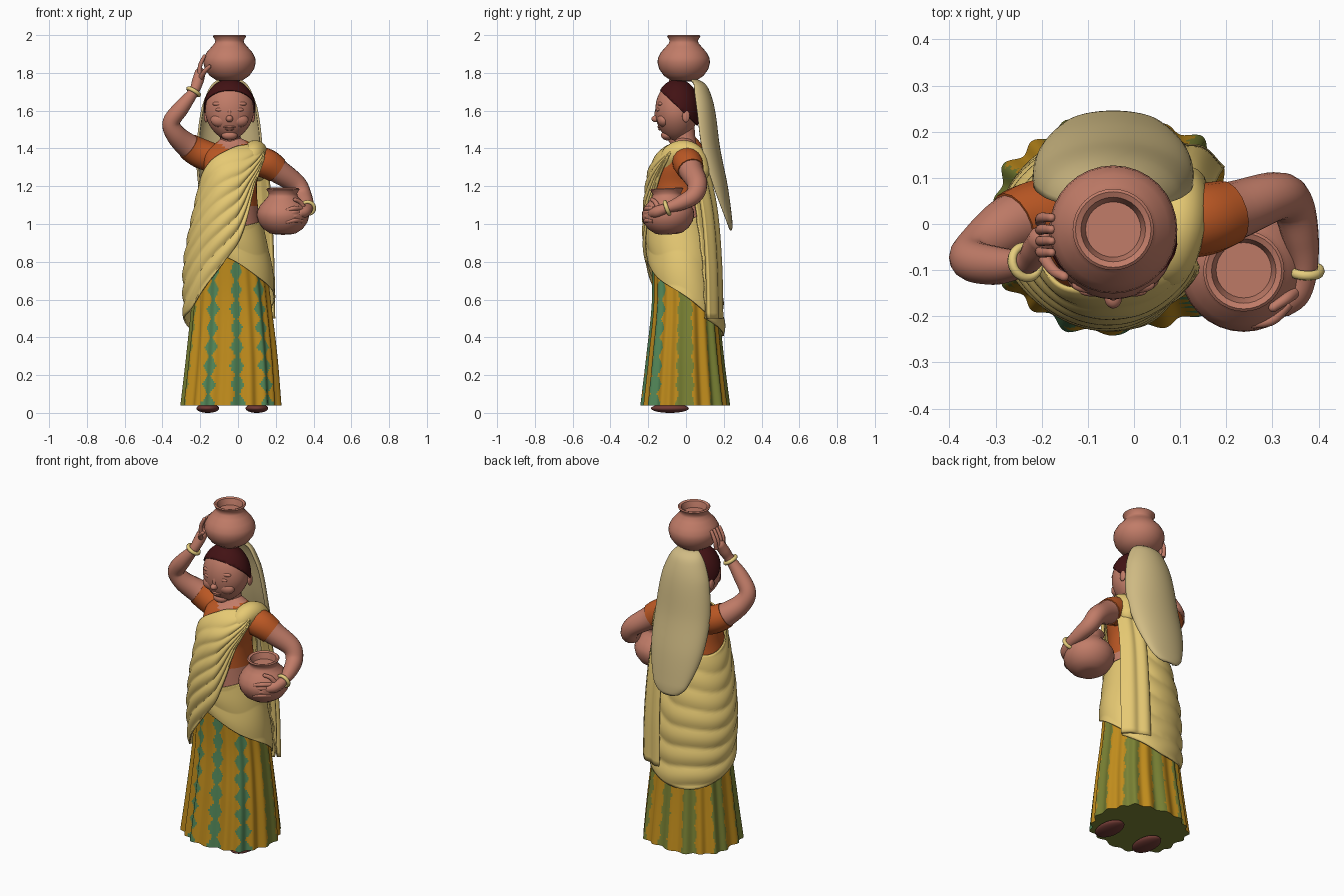
import bpy, bmesh, math
from math import sin, cos, pi, radians
from mathutils import Vector, Matrix

old = bpy.data.objects.get("Cube")
if old:
    bpy.data.objects.remove(old)

def material(name, *rgb):
    colour = [((c / 255 + .055) / 1.055) ** 2.4 for c in rgb] + [1]
    m = bpy.data.materials.new(name)
    m.use_nodes = True
    m.diffuse_color = colour
    m.node_tree.nodes["Principled BSDF"].inputs["Base Color"].default_value = colour
    return m

skin = material("skin and clay", 193, 124, 104)
cloth = material("yellow cloth", 230, 201, 115)
veil_tan = material("veil tan", 208, 187, 132)
orange = material("orange blouse", 188, 88, 36)
dark = material("dark hair", 66, 18, 20)
gold = material("skirt gold", 192, 140, 28)
green = material("skirt green", 82, 134, 88)
olive = material("skirt olive", 122, 130, 52)
bangle_yellow = material("bangle yellow", 230, 205, 125)
maroon = material("sandal maroon", 112, 58, 52)

def finish(name, bm, *mats, rule=None, thick=0):
    """Turn a bmesh into a smooth object; rule picks a material per face."""
    bmesh.ops.remove_doubles(bm, verts=bm.verts, dist=.0001)
    bmesh.ops.recalc_face_normals(bm, faces=bm.faces)
    if rule:
        for f in bm.faces:
            f.material_index = rule(f.calc_center_median())
    me = bpy.data.meshes.new(name)
    bm.to_mesh(me)
    bm.free()
    ob = bpy.data.objects.new(name, me)
    bpy.context.collection.objects.link(ob)
    for m in mats:
        me.materials.append(m)
    if thick:
        mod = ob.modifiers.new("thickness", 'SOLIDIFY')
        mod.thickness, mod.offset = thick, 0
    bpy.ops.object.select_all(action='DESELECT')
    ob.select_set(True)
    bpy.context.view_layer.objects.active = ob
    bpy.ops.object.shade_smooth_by_angle(angle=radians(50))
    return ob

def loft(name, rows, *mats, closed=True, **options):
    """Skin rows of points; closed rows are rings with capped ends."""
    bm = bmesh.new()
    vs = [[bm.verts.new(p) for p in row] for row in rows]
    n = len(vs[0])
    for a, b in zip(vs, vs[1:]):
        for j in range(n if closed else n - 1):
            k = (j + 1) % n
            bm.faces.new((a[j], a[k], b[k], b[j]))
    if closed:
        bm.faces.new(vs[0])
        bm.faces.new(vs[-1])
    return finish(name, bm, *mats, **options)

def steps(lo, hi, n):
    return [lo + (hi - lo) * i / n for i in range(n + 1)]

def turn(n):
    return steps(0, 2 * pi, n)[:-1]

def curve(tab, s):
    """Smooth interpolation of table columns against the first column."""
    s = min(max(s, tab[0][0]), tab[-1][0])
    i = max(j for j in range(len(tab) - 1) if tab[j][0] <= s)
    a, b, p, n = tab[i], tab[i + 1], tab[max(i - 1, 0)], tab[min(i + 2, len(tab) - 1)]
    h = b[0] - a[0]
    u, out = (s - a[0]) / h, []
    for k in range(1, len(a)):
        m0, m1 = (b[k] - p[k]) / (b[0] - p[0]) * h, (n[k] - a[k]) / (n[0] - a[0]) * h
        d = b[k] - a[k]
        out.append(a[k] + u * (m0 + u * (3 * d - 2 * m0 - m1 + u * (m0 + m1 - 2 * d))))
    return out

def tube(name, pts, mat, grow=0, end=None):
    """Round limb along points (x, y, z, radius), rounded off unless cut short by end."""
    tab = [(i, *p) for i, p in enumerate(pts)]
    last = end or len(pts) - 1
    path = [curve(tab, s) for s in steps(0, last, round(last * 6))]
    pos = [Vector(p[:3]) for p in path]
    d = (pos[1] - pos[0]).normalized()
    q, rows = d.to_track_quat('Z', 'Y'), []
    for i, p in enumerate(pos):
        new = (pos[min(i + 1, len(pos) - 1)] - pos[max(i - 1, 0)]).normalized()
        q, d = d.rotation_difference(new) @ q, new
        r = path[i][3] + grow
        rows.append([p + q @ Vector((cos(t) * r, sin(t) * r, 0)) for t in turn(16)])
    if not end:
        rim = rows[-1]
        for out, scale in ((.5, .7), (.8, .25)):
            rows.append([pos[-1] + d * r * out + (v - pos[-1]) * scale for v in rim])
    loft(name, rows, mat)

def ball(name, centre, radii, mat, jaw=0, cut=None):
    """Ellipsoid; jaw narrows the lower half, cut keeps the side a plane faces."""
    bm = bmesh.new()
    bmesh.ops.create_uvsphere(bm, u_segments=36, v_segments=24, radius=1)
    for v in bm.verts:
        v.co.x *= 1 - jaw * min(v.co.z, 0) ** 2
        v.co = Vector(centre) + Matrix.Diagonal(radii) @ v.co
    if cut:
        bmesh.ops.bisect_plane(bm, geom=bm.verts[:] + bm.edges[:] + bm.faces[:],
                               plane_co=cut[0], plane_no=cut[1], clear_inner=True)
    finish(name, bm, mat, thick=.006 if cut else 0)

def bangle(name, centre, axis):
    q = axis.to_track_quat('Z', 'Y')
    rows = [[centre + q @ Vector(((.034 + .01 * cos(b)) * cos(a), (.034 + .01 * cos(b)) * sin(a), .011 * sin(b)))
             for b in steps(0, 2 * pi, 8)] for a in steps(0, 2 * pi, 24)]
    loft(name, rows, bangle_yellow, closed=False)

# Body and skirt sections: height, centre x, half width, centre y, half depth
BODY = [(.4, -.035, .235, 0, .194), (.6, -.04, .238, -.005, .187), (.8, -.05, .226, -.017, .188),
        (1, -.055, .188, -.037, .18), (1.2, -.045, .158, -.05, .155), (1.3, -.03, .165, -.045, .14),
        (1.38, -.02, .165, -.025, .112), (1.43, -.025, .105, -.01, .07), (1.46, -.04, .055, -.01, .05)]
SKIRT = [(.04, -.04, .262, -.004, .229), (.3, -.035, .238, -.005, .199), (.6, -.037, .207, -.005, .171),
         (.9, -.045, .18, -.02, .162)]

def around(tab, a, z, off=0, power=1):
    """Point at angle a about the body; zero faces front, positive to the left."""
    cx, rx, cy, ry = curve(tab, z)
    s, c = (math.copysign(abs(f) ** power, f) for f in (sin(a), cos(a)))
    return (cx + (rx + off) * s, cy - (ry + off) * c, z)

# Pleated skirt: zigzag stripes in front, broad plain ones behind, olive underside
def stripe(c):
    if c.z < .0405:
        return 2
    a = math.degrees(math.atan2(c.x + .04, -(c.y + .005))) - 10
    zig = abs((c.z / .1) % 1 - .5) - .25
    off = abs((a / 40 + .5) % 1 - .5)
    if abs(a) < 65:
        return int(abs(off + zig * .4) < .17)
    return 2 if off + zig * .15 < .23 else 0

loft("skirt", [[around(SKIRT, a, z, (.009 - .008 * z) * (cos(18 * a) - .7 * sin(7 * a)), .86) for a in turn(216)]
               for z in steps(.04, .9, 80)], gold, green, olive, rule=stripe)

# Torso: blouse with a dipped neckline above a bare midriff
loft("torso", [[around(BODY, a, z, -.014) for a in turn(64)] for z in steps(.85, 1.46, 50)],
     skin, orange, rule=lambda c: int(1.1 < c.z < 1.385 + .6 * abs(c.x + .03)))

# Draped cloth: rows of angle, lower edge, upper edge
def drape(name, edges, folds, depth, off):
    rows = []
    for a in steps(edges[0][0], edges[-1][0], 90):
        lo, hi = curve(edges, a)
        rows.append([around(BODY, radians(a), lo + (hi - lo) * t,
                            off + depth * (1 - .6 * t) * abs(sin(pi * folds * t + .6 * sin(radians(3 * a)))))
                     for t in steps(0, 1, 60)])
    loft(name, rows, cloth, closed=False, thick=.008)

drape("sash", [(-238, .5, 1.39), (-215, .46, 1.37), (-180, .41, 1.24), (-135, .42, 1.17), (-90, .5, 1.2),
               (-60, .55, 1.29), (-30, .68, 1.36), (0, .83, 1.405), (20, .94, 1.415), (50, 1.2, 1.42),
               (62, 1.34, 1.42)], 7, .013, .002)
drape("hip_wrap", [(-25, .82, .95), (0, .82, .97), (45, .71, 1), (90, .62, 1.02), (130, .52, 1.04)], 2, .005, -.006)

# Cloth over the left shoulder and the tail hanging behind it
tube("shoulder_cloth", [(.05, -.09, 1.3, .05), (.075, -.075, 1.36, .058), (.092, -.01, 1.382, .062),
                        (.1, .05, 1.35, .06), (.11, .08, 1.27, .05)], cloth)
TAIL = [(.5, .182, .045, .19), (.8, .175, .05, .185), (1.1, .148, .05, .17), (1.37, .085, .05, .15)]
rows = []
for z in steps(.5, 1.37, 30):
    y, lo, hi = curve(TAIL, z)
    rows.append([(lo + (hi - lo) * u, y - .06 * u * u + .006 * sin(11 * u), z) for u in steps(0, 1, 30)])
loft("cloth_tail", rows, cloth, closed=False, thick=.022)

# Veil: height, half width, back y, forward curl of the sides
VEIL = [(.97, .025, .238, .005), (.985, .065, .24, .015), (1.03, .105, .238, .03), (1.2, .158, .215, .07),
        (1.4, .168, .175, .09), (1.6, .145, .148, .09), (1.7, .11, .12, .075), (1.745, .08, .09, .05),
        (1.765, .045, .045, .02)]
rows = []
for z in steps(.97, 1.765, 60):
    w, y, curl = curve(VEIL, z)
    rows.append([(w * sin(u) - .045, y - curl * (1 - cos(u)), z) for u in steps(-pi / 2, pi / 2, 24)])
loft("veil", rows, veil_tan, closed=False, thick=.012)

# Head, hair, face and feet
HX = -.045
ball("head", (HX, -.05, 1.6), (.129, .113, .158), skin, jaw=.22)
ball("hair", (HX, -.045, 1.6), (.137, .119, .164), dark, cut=((0, -.05, 1.625), (0, .95, 1)))
tube("neck", [(-.035, 0, 1.38, .065), (-.04, -.005, 1.45, .055), (HX, -.015, 1.53, .06)], skin)
ball("nose", (HX, -.16, 1.557), (.019, .023, .018), skin)
ball("nose_bridge", (HX, -.152, 1.585), (.012, .014, .035), skin)
ball("upper_lip", (HX, -.141, 1.514), (.032, .011, .007), skin)
ball("lower_lip", (HX, -.136, 1.502), (.025, .012, .007), skin)
ball("chin", (HX, -.1, 1.47), (.042, .032, .027), skin)
for side, word in ((-1, "right"), (1, "left")):
    ball(word + "_eyelid", (HX + side * .048, -.145, 1.605), (.026, .012, .011), skin)
    ball(word + "_brow", (HX + side * .048, -.132, 1.636), (.042, .018, .014), skin)
    ball(word + "_cheek", (HX + side * .048, -.117, 1.55), (.052, .034, .038), skin)
    ball(word + "_ear", (HX + side * .124, 0, 1.57), (.011, .02, .032), skin)
    ball(word + "_sandal", (side * .13 - .03, -.085, .024), (.06, .1, .024), maroon)

# Raised right arm and bent left arm, each with a sleeve, bangle and fingers
RIGHT = [(-.1, .01, 1.34, .07), (-.19, .02, 1.37, .074), (-.262, 0, 1.412, .066), (-.33, -.05, 1.475, .054),
         (-.353, -.077, 1.54, .046), (-.3, -.09, 1.615, .042), (-.235, -.083, 1.7, .028),
         (-.212, -.055, 1.76, .031), (-.2, -.03, 1.805, .028)]
LEFT = [(.07, 0, 1.34, .07), (.15, .01, 1.32, .074), (.22, .03, 1.275, .064), (.31, .06, 1.21, .053),
        (.343, .04, 1.15, .047), (.362, -.03, 1.11, .039), (.37, -.1, 1.085, .028), (.352, -.15, 1.065, .031),
        (.32, -.18, 1.055, .025)]
for word, pts, end in (("right", RIGHT, 2), ("left", LEFT, 1.8)):
    tube(word + "_arm", pts, skin)
    tube(word + "_sleeve", pts, orange, grow=.005, end=end)
    bangle(word + "_bangle", Vector(pts[6][:3]), Vector(pts[7][:3]) - Vector(pts[5][:3]))
for i in range(4):
    s = i * .021
    tube(f"right_finger_{i + 1}", [(-.203, s - .058, 1.79, .012), (-.2, s * 1.2 - .062, 1.84, .011),
                                   (-.178, s * 1.2 - .062, 1.89, .009)], skin)
    tube(f"left_finger_{i + 1}", [(.335, -.172, 1.08 - s, .012), (.3, -.207, 1.083 - s, .012),
                                  (.258, -.218, 1.073 - s, .009)], skin)
tube("right_thumb", [(-.2, -.065, 1.77, .014), (-.175, -.1, 1.81, .012), (-.15, -.115, 1.835, .01)], skin)
tube("left_thumb", [(.35, -.145, 1.08, .015), (.33, -.162, 1.115, .012), (.3, -.182, 1.13, .01)], skin)

# Water pots: radius and height of the turned profile
POT = [(.04, 0), (.07, .006), (.105, .03), (.13, .065), (.139, .1), (.136, .125), (.12, .155), (.095, .183),
       (.078, .203), (.075, .217), (.084, .232), (.088, .24), (.082, .245), (.07, .24), (.064, .22), (.06, .205)]
for name, place, tilt in (("head_pot", (HX, -.012, 1.755), 0), ("side_pot", (.238, -.09, .945), .05)):
    jar = loft(name, [[(r * cos(t), r * sin(t), h) for t in turn(32)] for r, h in POT], skin)
    jar.location, jar.rotation_euler.x = place, tilt
